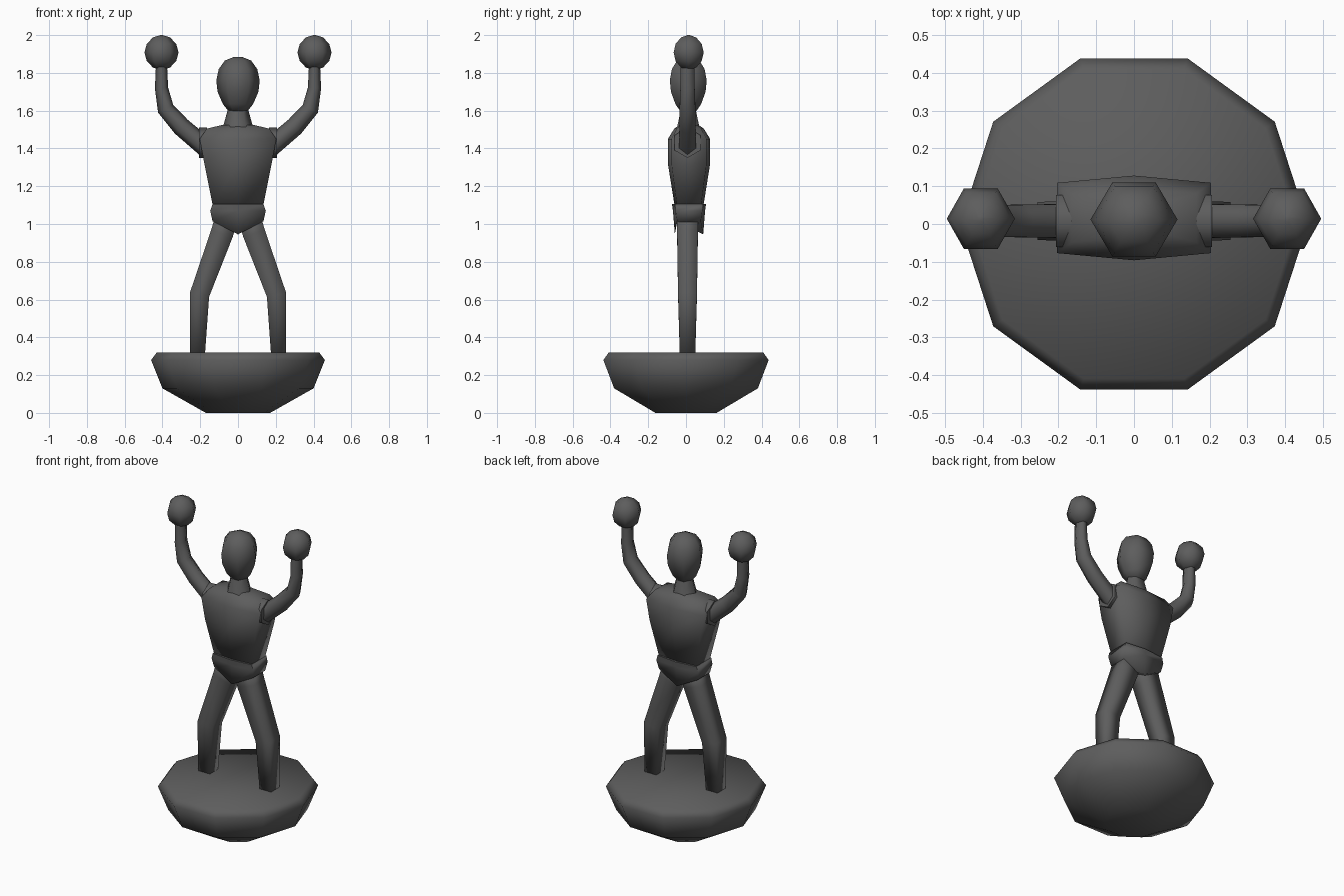
import bpy, bmesh, math
from mathutils import Vector

if "Cube" in bpy.data.objects:
    bpy.data.objects.remove(bpy.data.objects["Cube"])

YC = 0.012  # the figure stands slightly behind the centre line

dark = bpy.data.materials.new("dark_grey")
dark.diffuse_color = (0.11, 0.11, 0.11, 1)
dark.use_nodes = True
dark.node_tree.nodes["Principled BSDF"].inputs["Base Color"].default_value = dark.diffuse_color


def loft(name, rings, angle=50):
    """Skin a list of equal-length vertex rings and cap both ends."""
    bm = bmesh.new()
    vs = [[bm.verts.new(p) for p in ring] for ring in rings]
    n = len(vs[0])
    for a, b in zip(vs, vs[1:]):
        for i in range(n):
            j = (i + 1) % n
            bm.faces.new((a[i], a[j], b[j], b[i]))
    bm.faces.new(vs[0])
    bm.faces.new(vs[-1])
    bmesh.ops.recalc_face_normals(bm, faces=bm.faces)
    me = bpy.data.meshes.new(name)
    bm.to_mesh(me)
    bm.free()
    me.materials.append(dark)
    ob = bpy.data.objects.new(name, me)
    bpy.context.collection.objects.link(ob)
    bpy.ops.object.select_all(action='DESELECT')
    ob.select_set(True)
    bpy.context.view_layer.objects.active = ob
    bpy.ops.object.shade_smooth_by_angle(angle=math.radians(angle))
    return ob


def lathe(name, profile, sides, x=0, y=0, depth=1.0, angle=50):
    """Turned shape from (radius, z) points."""
    turn = [2 * math.pi * i / sides for i in range(sides)]
    return loft(name, [[(x + r * math.cos(t), y + depth * r * math.sin(t), z)
                        for t in turn] for r, z in profile], angle)


def limb(name, path, side, sides=6, start=0, angle=65):
    """Tube along (x, z, half width, half depth) points."""
    pts = [Vector((p[0], 0, p[1])) for p in path]
    turn = [math.radians(start) + 2 * math.pi * k / sides for k in range(sides)]
    kw = max(math.cos(a) for a in turn)
    kd = max(math.sin(a) for a in turn)
    rings = []
    for i, (x, z, w, d) in enumerate(path):
        t = (pts[min(i + 1, len(pts) - 1)] - pts[max(i - 1, 0)]).normalized()
        ring = []
        for a in turn:
            c = w * math.cos(a) / kw
            ring.append((side * (x + t.z * c), YC - 0.004 + d * math.sin(a) / kd,
                         z - t.x * c))
        rings.append(ring)
    return loft(name, rings, angle)


def slab(z, w, d, drop=0.0):
    """Flattened hexagon: ridge at front and back, flat sides."""
    e, y = d * 0.83, YC + 0.004
    return [(0, y - d, z - drop), (w, y - e, z), (w, y + e, z),
            (0, y + d, z - drop), (-w, y + e, z), (-w, y - e, z)]


# Base
lathe("base", [(0.17, 0), (0.40, 0.13), (0.46, 0.28), (0.43, 0.32)], 10, angle=80)

# Body
loft("pelvis", [slab(1.015, 0.135, 0.075, 0.07), slab(1.07, 0.147, 0.085),
                slab(1.105, 0.135, 0.09)], 85)
loft("torso", [slab(1.095, 0.133, 0.076), slab(1.32, 0.178, 0.112),
               slab(1.45, 0.203, 0.112), slab(1.505, 0.165, 0.078),
               slab(1.525, 0.08, 0.05)], 85)
lathe("neck", [(0.085, 1.50), (0.075, 1.53), (0.05, 1.62)], 6, y=YC, depth=0.85, angle=75)
lathe("head", [(0.05, 1.597), (0.08, 1.635), (0.108, 1.70), (0.115, 1.76),
               (0.102, 1.82), (0.07, 1.865), (0.02, 1.885)],
      6, y=YC, depth=0.98, angle=75)

# Limbs, one set per side
for side, tag in ((-1, "left"), (1, "right")):
    limb("leg_" + tag, [(0.055, 1.05, 0.06, 0.055), (0.085, 0.95, 0.06, 0.055),
                        (0.204, 0.625, 0.052, 0.05), (0.215, 0.31, 0.04, 0.041)],
         side, 4, 45, 100)
    limb("sleeve_" + tag, [(0.165, 1.43, 0.08, 0.069), (0.206, 1.43, 0.08, 0.069)], side)
    limb("arm_" + tag, [(0.17, 1.405, 0.052, 0.045), (0.30, 1.515, 0.05, 0.043),
                        (0.383, 1.61, 0.045, 0.042), (0.405, 1.72, 0.035, 0.038),
                        (0.405, 1.85, 0.029, 0.036)], side, angle=75)
    # Ball held up on the end of each arm
    ball = [(0.09 * math.sin(a), 1.908 - 0.092 * math.cos(a))
            for a in [0.08] + [math.pi * k / 6 for k in range(1, 6)] + [math.pi - 0.08]]
    lathe("hand_ball_" + tag, ball, 6, x=0.405 * side, y=YC + 0.002, depth=1.02, angle=75)
